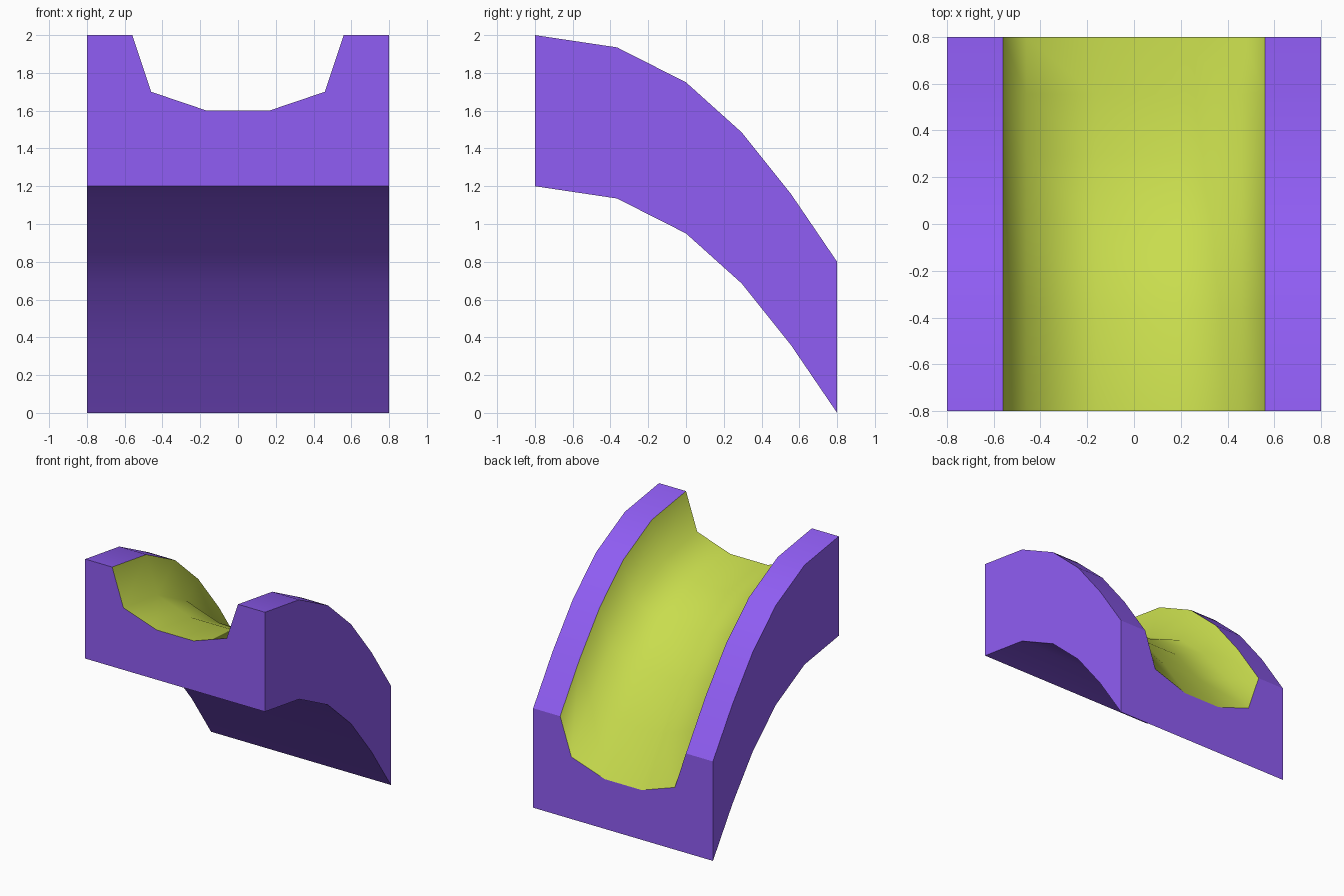
import bpy, bmesh

if "Cube" in bpy.data.objects:
    bpy.data.objects.remove(bpy.data.objects["Cube"])

def material(name, color):
    m = bpy.data.materials.new(name)
    m.diffuse_color = (*color, 1)
    m.use_nodes = True
    m.node_tree.nodes["Principled BSDF"].inputs["Base Color"].default_value = m.diffuse_color
    return m

# Half cross-section (x, height), from bottom corner to trough floor, then mirrored
half = [(0.8, 0), (0.8, 0.8), (0.56, 0.8), (0.46, 0.5), (0.165, 0.4)]
section = half + [(-x, z) for x, z in reversed(half)]
# Curved path of the underside (y, z)
path = [(-0.8, 1.2), (-0.365, 1.135), (0, 0.95), (0.295, 0.685), (0.555, 0.36), (0.8, 0)]

n = len(section)
trough = range(2, 7)          # section segments forming the trough
smooth_lines = range(3, 7)    # section points inside the trough

bm = bmesh.new()
rings = [[bm.verts.new((x, y, z0 + z)) for x, z in section] for y, z0 in path]

# Skin between neighbouring sections
for a, b in zip(rings, rings[1:]):
    for i in range(n):
        j = (i + 1) % n
        f = bm.faces.new((a[i], a[j], b[j], b[i]))
        f.smooth = True
        f.material_index = 1 if i in trough else 0

# Flat end caps
for ring in (rings[0], rings[-1]):
    cap = bm.faces.new(ring)
    for e in cap.edges:
        e.smooth = False

# Crisp lengthwise edges outside the trough
for a, b in zip(rings, rings[1:]):
    for i in range(n):
        if i not in smooth_lines:
            bm.edges.get((a[i], b[i])).smooth = False

bmesh.ops.recalc_face_normals(bm, faces=bm.faces)
mesh = bpy.data.meshes.new("slide_channel")
bm.to_mesh(mesh)
bm.free()
mesh.materials.append(material("purple", (0.28, 0.11, 0.91)))
mesh.materials.append(material("lime", (0.58, 0.72, 0.075)))
obj = bpy.data.objects.new("slide_channel", mesh)
bpy.context.collection.objects.link(obj)
